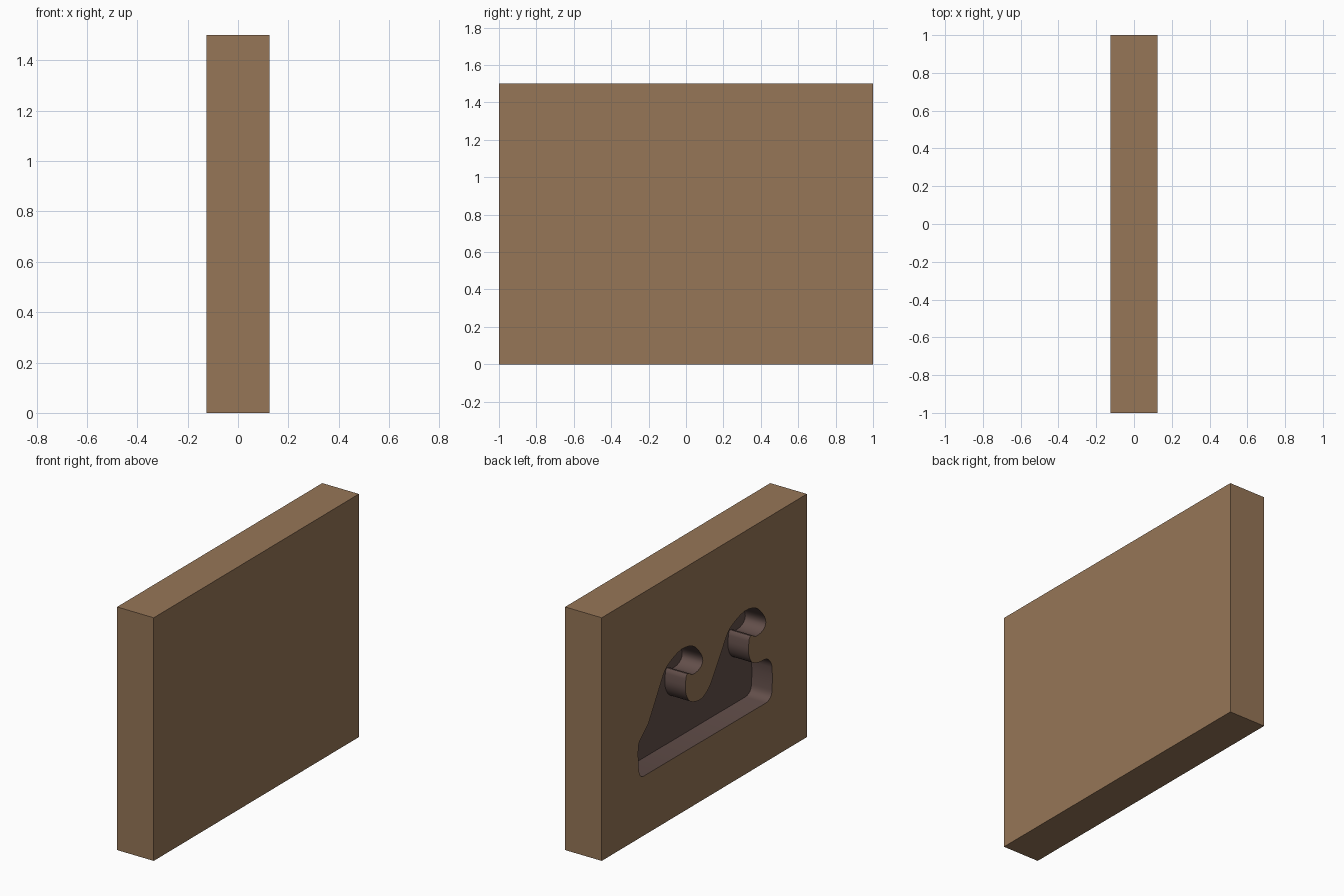
import bpy, bmesh
from mathutils import Vector

if "Cube" in bpy.data.objects:
    bpy.data.objects.remove(bpy.data.objects["Cube"])


def material(name, color):
    m = bpy.data.materials.new(name)
    m.diffuse_color = (*color, 1)
    m.use_nodes = True
    m.node_tree.nodes["Principled BSDF"].inputs["Base Color"].default_value = m.diffuse_color
    return m


wood = material("wood", (0.305, 0.18, 0.095))
dark = material("recess_dark", (0.125, 0.078, 0.069))


def make_object(name, bm, slot):
    bmesh.ops.recalc_face_normals(bm, faces=bm.faces)
    for f in bm.faces:
        f.material_index = slot
    me = bpy.data.meshes.new(name)
    bm.to_mesh(me)
    bm.free()
    me.materials.append(wood)
    me.materials.append(dark)
    ob = bpy.data.objects.new(name, me)
    bpy.context.collection.objects.link(ob)
    return ob


def smooth_loop(pts, steps=3):
    # Catmull-Rom through a closed loop; long spans stay straight
    pts = [Vector(p) for p in pts]
    n, out = len(pts), []
    for i in range(n):
        a, b, c, d = (pts[(i + k) % n] for k in (-1, 0, 1, 2))
        if (c - b).length > 0.16:
            out.append(b)
            continue
        for s in range(steps):
            t = s / steps
            m0 = (c - a).normalized() * (c - b).length
            m1 = (d - b).normalized() * (c - b).length
            out.append(b * (2*t**3 - 3*t**2 + 1) + m0 * (t**3 - 2*t**2 + t)
                       + c * (3*t**2 - 2*t**3) + m1 * (t**3 - t**2))
    return out


# Board
bm = bmesh.new()
bmesh.ops.create_cube(bm, size=1)
bmesh.ops.scale(bm, vec=(0.25, 2, 1.5), verts=bm.verts)
bmesh.ops.translate(bm, vec=(0, 0, 0.75), verts=bm.verts)
board = make_object("board", bm, 0)

# Wave outline (y, z): one curling crest, repeated once along the board
crest = [(.395, .926), (.337, .972), (.22, 1.008), (.112, .986), (.044, .923),
         (.015, .862), (.044, .822), (.115, .812), (.165, .835), (.182, .79),
         (.182, .727), (.151, .667), (.10, .638)]
trough = [(.024, .63), (-.044, .667), (-.10, .742)]
base_right = [(-.53, .64), (-.60, .634), (-.64, .607), (-.66, .56),
              (-.66, .42), (-.645, .38), (-.60, .363)]
base_left = [(.60, .367), (.628, .39), (.64, .44), (.64, .58), (.60, .625), (.541, .679)]
second = [(y - .615, z) for y, z in crest[:-1]]
outline = smooth_loop(crest + trough + second + base_right + base_left)

# Recess cutter, open on the -x face
bm = bmesh.new()
face = bm.faces.new([bm.verts.new((-0.225, y, z)) for y, z in outline])
ext = bmesh.ops.extrude_face_region(bm, geom=[face])
bmesh.ops.translate(bm, vec=(0.24, 0, 0),
                    verts=[g for g in ext["geom"] if isinstance(g, bmesh.types.BMVert)])
cutter = make_object("recess_cutter", bm, 1)
cutter.hide_render = True

# Cut the recess and finish shading
mod = board.modifiers.new("recess", 'BOOLEAN')
mod.operation = 'DIFFERENCE'
mod.solver = 'EXACT'
mod.object = cutter
bpy.context.view_layer.objects.active = board
board.select_set(True)
bpy.ops.object.modifier_apply(modifier=mod.name)
bpy.data.objects.remove(cutter, do_unlink=True)
bpy.ops.object.shade_smooth_by_angle(angle=0.6)
